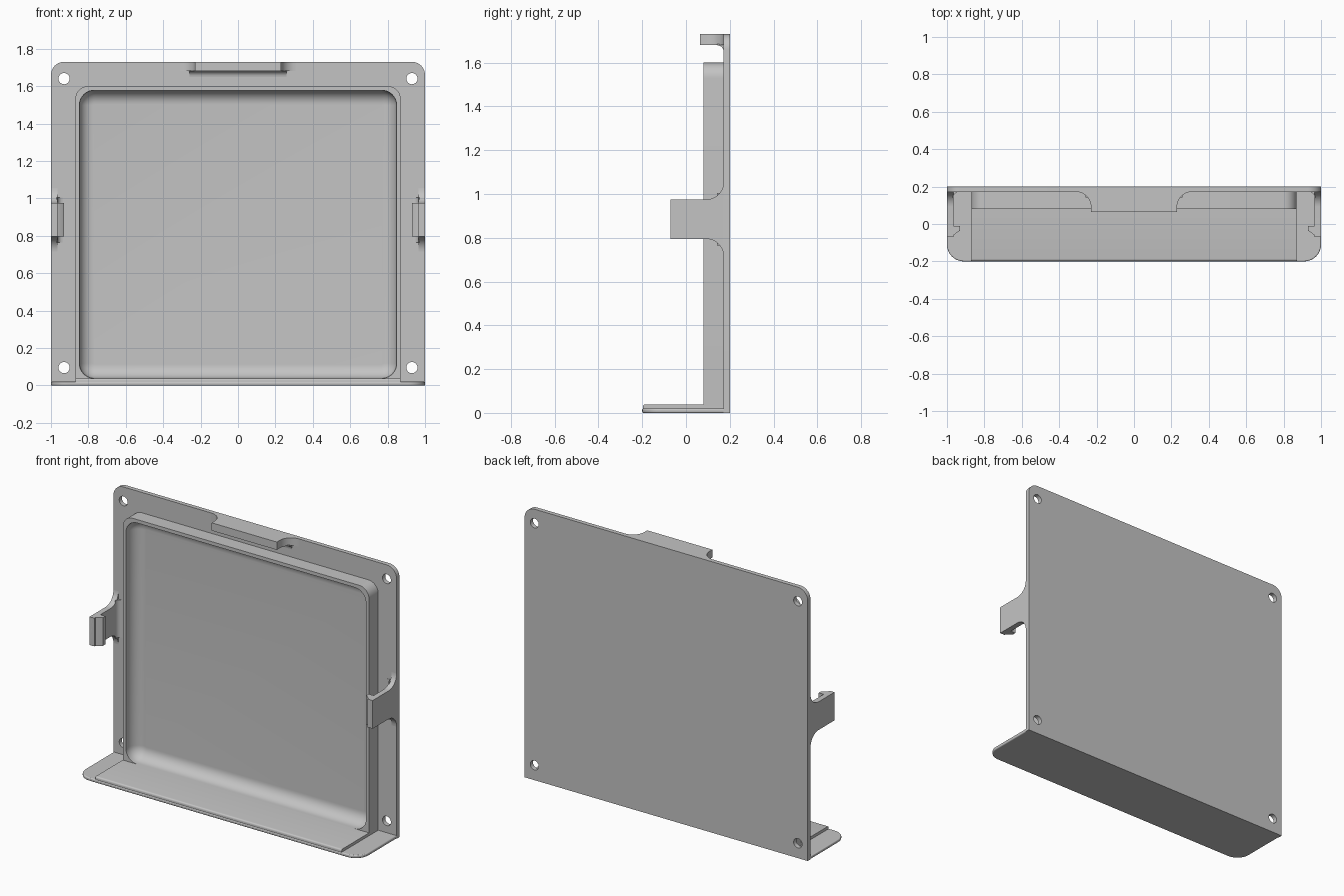
import bpy
import bmesh
from math import radians, sin, cos, pi

cube = bpy.data.objects.get("Cube")
if cube:
    bpy.data.objects.remove(cube, do_unlink=True)

grey = bpy.data.materials.new("plain grey")
grey.use_nodes = True
COLOUR = (0.55, 0.55, 0.55, 1)
grey.diffuse_color = COLOUR
grey.node_tree.nodes["Principled BSDF"].inputs["Base Color"].default_value = COLOUR

# Where profile coordinates (u, v) and the extrusion depth w go in space
PLANES = {
    "xy": lambda u, v, w: (u, v, w),
    "xz": lambda u, v, w: (u, w, v),
    "yz": lambda u, v, w: (w, u, v),
}


def arc(cu, cv, r, start, end, n=10):
    """Points of an arc, angles in degrees."""
    angles = [radians(start + (end - start) * i / n) for i in range(n + 1)]
    return [(cu + r * cos(a), cv + r * sin(a)) for a in angles]


def round_rect(u0, v0, u1, v1, low, high):
    """Rectangle with separate corner radii at the low and high v side."""
    return (arc(u0 + low, v0 + low, low, 180, 270)
            + arc(u1 - low, v0 + low, low, 270, 360)
            + arc(u1 - high, v1 - high, high, 0, 90)
            + arc(u0 + high, v1 - high, high, 90, 180))


def finish(name, bm, bevel=0):
    bmesh.ops.recalc_face_normals(bm, faces=bm.faces)
    mesh = bpy.data.meshes.new(name)
    bm.to_mesh(mesh)
    bm.free()
    mesh.materials.append(grey)
    obj = bpy.data.objects.new(name, mesh)
    bpy.context.collection.objects.link(obj)
    if bevel:
        mod = obj.modifiers.new("rounded edges", "BEVEL")
        mod.width = bevel
        mod.segments = 3
        mod.limit_method = "ANGLE"
        mod.angle_limit = radians(60)
    bpy.ops.object.select_all(action="DESELECT")
    obj.select_set(True)
    bpy.context.view_layer.objects.active = obj
    bpy.ops.object.shade_smooth_by_angle(angle=radians(35))
    return obj


def prism(name, plane, outline, w0, w1, holes=(), bevel=0):
    """Extrude an outline, optionally with holes, from w0 to w1."""
    bm = bmesh.new()
    edges = []
    for loop in [outline, *holes]:
        vs = [bm.verts.new(PLANES[plane](u, v, w0)) for u, v in loop]
        edges += [bm.edges.new((a, b)) for a, b in zip(vs, vs[1:] + vs[:1])]
    if holes:
        bmesh.ops.triangle_fill(bm, edges=edges, use_beauty=True)
    else:
        bm.faces.new(bm.verts[:])
    faces = bm.faces[:]
    moved = bmesh.ops.extrude_face_region(bm, geom=faces, use_keep_orig=True)
    shift = PLANES[plane](0, 0, w1 - w0)
    bmesh.ops.translate(bm, vec=shift, verts=[
        g for g in moved["geom"] if isinstance(g, bmesh.types.BMVert)])
    return finish(name, bm, bevel)


def box_outline(u0, v0, u1, v1):
    return [(u0, v0), (u1, v0), (u1, v1), (u0, v1)]


FRONT = 0.172   # front of the back plate
TOP = 1.73

# Back plate with four screw holes
holes = [arc(x, z, 0.03, 0, 345, 23) for x in (-0.93, 0.93) for z in (0.095, 1.64)]
plate = [(-1, 0), (1, 0)] + arc(0.93, TOP - 0.07, 0.07, 0, 90) \
    + arc(-0.93, TOP - 0.07, 0.07, 90, 180)
prism("back_plate", "xz", plate, FRONT, 0.2, holes)

# Raised tray rim with a coved inside
bm = bmesh.new()
COVE = 0.075
rings = [(FRONT + 0.005, round_rect(-0.87, 0.02, 0.87, 1.6, 0.01, 0.07)),
         (0.08, round_rect(-0.87, 0.02, 0.87, 1.6, 0.01, 0.07))]
for i in range(11):
    a = pi / 2 * i / 10
    d = COVE * (1 - cos(a))
    y = FRONT - 0.002 - COVE * (1 - sin(a))
    r = 0.08 - d
    ring = round_rect(-0.848 + d, 0.038 + d, 0.848 - d, 1.578 - d, r, r)
    if i == 0:
        rings.append((0.08, ring))
    rings.append((y, ring))
loops = [[bm.verts.new((x, y, z)) for x, z in ring] for y, ring in rings]
for a, b in zip(loops, loops[1:]):
    for i in range(len(a)):
        j = (i + 1) % len(a)
        bm.faces.new((a[i], a[j], b[j], b[i]))
bm.faces.new(loops[-1])
finish("tray_rim", bm)

# Bottom shelf with rounded front corners, and its raised middle
shelf = arc(-0.91, -0.11, 0.09, 180, 270) + arc(0.91, -0.11, 0.09, 270, 360) \
    + [(1, 0.19), (-1, 0.19)]
prism("bottom_shelf", "xy", shelf, 0, 0.02, bevel=0.006)
step = [(-0.197, 0.008), (0.18, 0.008), (0.18, 0.038)] \
    + arc(-0.187, 0.028, 0.01, 90, 180, 4)
prism("shelf_step", "yz", step, -0.87, 0.87)

# Top tab, flaring into the plate, with a fillet beneath
tab = [(-0.23, 0.063), (0.23, 0.063)] + arc(0.31, 0.092, 0.08, 180, 90) \
    + [(0.31, 0.19), (-0.31, 0.19)] + arc(-0.31, 0.092, 0.08, 90, 0)
prism("top_tab", "xy", tab, 1.68, TOP)
fillet = arc(0.142, 1.65, 0.03, 90, 0, 6) + [(0.18, 1.65), (0.18, 1.685), (0.142, 1.685)]
prism("top_tab_fillet", "yz", fillet, -0.26, 0.26)

# Side clips: flared arm, hooked end and inner fillet, on both sides
arm = [(-0.07, 0.795)] + arc(0.092, 0.715, 0.08, 90, 0) \
    + [(0.19, 0.715), (0.19, 1.055)] + arc(0.092, 1.055, 0.08, 0, -90) + [(-0.07, 0.975)]
hook = [(0.999, -0.07), (0.98, -0.07), (0.93, -0.035), (0.93, -0.01), (0.999, -0.01)]
inner = arc(0.935, 0.142, 0.03, 0, 90, 6) + [(0.935, 0.18), (0.97, 0.18), (0.97, 0.142)]
for side, s in (("left", 1), ("right", -1)):
    prism(side + "_clip_arm", "yz", arm, s * 0.965, s)
    prism(side + "_clip_hook", "xy", [(s * x, y) for x, y in hook], 0.795, 0.975)
    prism(side + "_clip_fillet", "xy", [(s * x, y) for x, y in inner], 0.765, 1.005)
